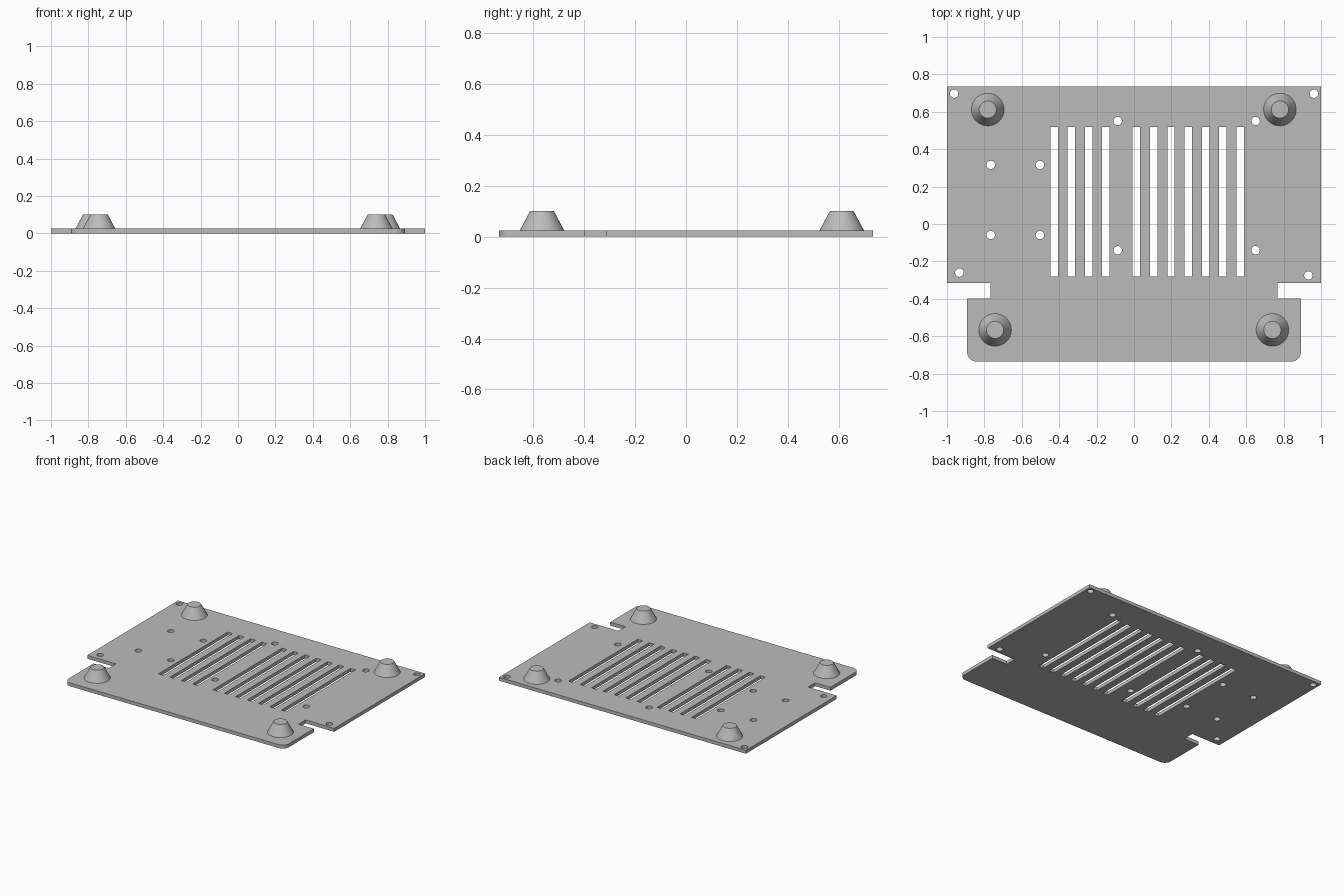
import bpy, bmesh
from math import cos, sin, pi

cube = bpy.data.objects.get("Cube")
if cube:
    bpy.data.objects.remove(cube)

THICK, TOP = 0.025, 0.102

grey = bpy.data.materials.new("grey")
grey.use_nodes = True
grey.diffuse_color = (0.5, 0.5, 0.5, 1)
grey.node_tree.nodes["Principled BSDF"].inputs["Base Color"].default_value = (0.5, 0.5, 0.5, 1)


def arc(cx, cy, r, start, end, n):
    """Points along an arc, both ends included."""
    return [(cx + r * cos(start + (end - start) * i / n),
             cy + r * sin(start + (end - start) * i / n)) for i in range(n + 1)]


def finish(obj):
    obj.data.materials.clear()
    obj.data.materials.append(grey)
    bpy.ops.object.select_all(action="DESELECT")
    obj.select_set(True)
    bpy.context.view_layer.objects.active = obj
    bpy.ops.object.shade_smooth_by_angle()


# Plate outline: right half with side notch and rounded front corner, then mirrored
half = arc(0.842, -0.685, 0.05, -pi / 2, 0, 8) + [
    (0.892, -0.397), (0.768, -0.397), (0.768, -0.315), (1, -0.315), (1, 0.735)]
loops = [half + [(-x, y) for x, y in reversed(half)]]

# Ventilation slots in two groups
for first, count in ((-0.427, 4), (0.013, 7)):
    for i in range(count):
        x = first + 0.0924 * i
        loops.append([(x - 0.02, -0.281), (x + 0.02, -0.281),
                      (x + 0.02, 0.519), (x - 0.02, 0.519)])

# Screw holes: two rectangular patterns and the four corners
holes = [(x, y) for x in (-0.766, -0.503) for y in (-0.059, 0.316)]
holes += [(x, y) for x in (-0.087, 0.65) for y in (-0.14, 0.551)]
holes += [(-0.962, 0.697), (0.962, 0.697), (-0.934, -0.26), (0.932, -0.275)]
loops += [arc(x, y, 0.0225, 0, 2 * pi, 32)[:-1] for x, y in holes]

# Filled and extruded flat curve becomes the plate mesh
curve = bpy.data.curves.new("plate_profile", "CURVE")
curve.dimensions = "2D"
curve.fill_mode = "BOTH"
curve.extrude = THICK / 2
for pts in loops:
    spline = curve.splines.new("POLY")
    spline.points.add(len(pts) - 1)
    for p, (x, y) in zip(spline.points, pts):
        p.co = (x, y, 0, 1)
    spline.use_cyclic_u = True
profile = bpy.data.objects.new("plate_profile", curve)
bpy.context.collection.objects.link(profile)
graph = bpy.context.evaluated_depsgraph_get()
mesh = bpy.data.meshes.new_from_object(profile.evaluated_get(graph))
bpy.data.objects.remove(profile)

bm = bmesh.new()
bm.from_mesh(mesh)
bmesh.ops.remove_doubles(bm, verts=bm.verts, dist=1e-5)
bmesh.ops.translate(bm, verts=bm.verts, vec=(0, 0, THICK / 2))
bmesh.ops.recalc_face_normals(bm, faces=bm.faces)
bm.to_mesh(mesh)
bm.free()
plate = bpy.data.objects.new("base_plate", mesh)
bpy.context.collection.objects.link(plate)
finish(plate)

# Tapered feet
feet = {"back_right_foot": (-0.782, 0.612), "back_left_foot": (0.78, 0.612),
        "front_right_foot": (-0.743, -0.566), "front_left_foot": (0.74, -0.566)}
for name, (x, y) in feet.items():
    bpy.ops.mesh.primitive_cone_add(vertices=64, radius1=0.087, radius2=0.046,
                                    depth=TOP - THICK, location=(x, y, (TOP + THICK) / 2))
    foot = bpy.context.object
    foot.name = name
    finish(foot)
